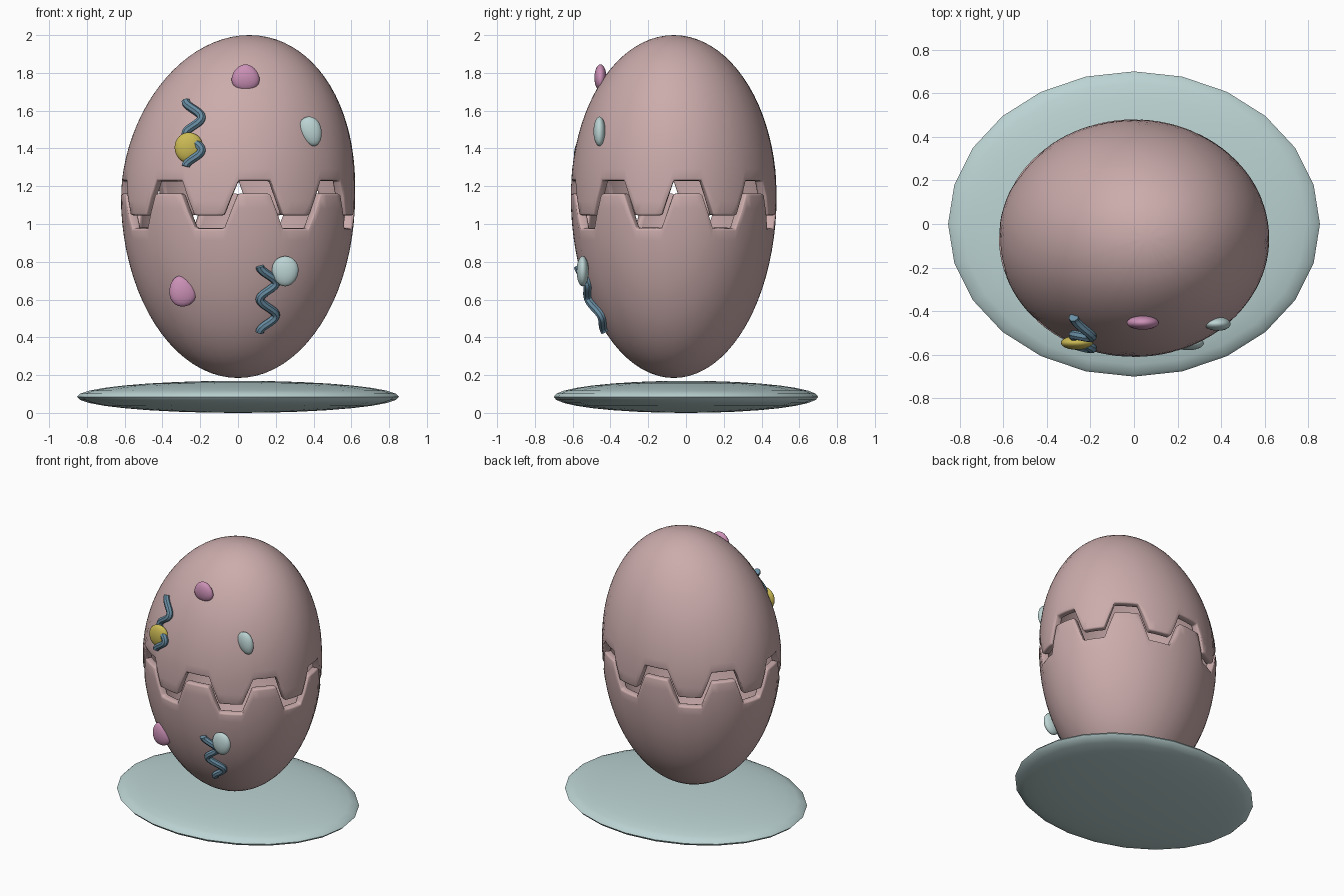
import bpy, bmesh, math
from mathutils import Vector

if "Cube" in bpy.data.objects:
    bpy.data.objects.remove(bpy.data.objects["Cube"])

CY, ZM, RX, RY = -0.065, 1.15, 0.62, 0.545   # egg centre, widest height, radii
TOP, BOTTOM = 2.0, 0.185


def material(name, rgb):
    m = bpy.data.materials.new(name)
    m.diffuse_color = (*rgb, 1)
    m.use_nodes = True
    m.node_tree.nodes["Principled BSDF"].inputs["Base Color"].default_value = m.diffuse_color
    return m


SHELL = material("dusty_rose", (0.60, 0.41, 0.41))
TEAL = material("pale_teal", (0.50, 0.65, 0.65))
PINK = material("candy_pink", (0.60, 0.28, 0.47))
YELLOW = material("mustard", (0.60, 0.49, 0.09))
BLUE = material("slate_blue", (0.14, 0.27, 0.37))


def finish(ob, mat, angle=40):
    ob.data.materials.append(mat)
    bpy.ops.object.select_all(action='DESELECT')
    ob.select_set(True)
    bpy.context.view_layer.objects.active = ob
    bpy.ops.object.shade_smooth_by_angle(angle=math.radians(angle))
    return ob


def new_object(name, bm):
    me = bpy.data.meshes.new(name)
    bm.to_mesh(me)
    bm.free()
    ob = bpy.data.objects.new(name, me)
    bpy.context.collection.objects.link(ob)
    return ob


def lean(z):
    """Sideways drift of the egg towards its tip."""
    return 0.06 * max(0, (z - ZM) / (TOP - ZM)) ** 1.3


def egg_point(phi, z):
    h = TOP - ZM if z > ZM else ZM - BOTTOM
    s = math.sqrt(max(0, 1 - ((z - ZM) / h) ** 2))
    return Vector((lean(z) + RX * s * math.sin(phi), CY - RY * s * math.cos(phi), z))


def front_y(x, z):
    """Depth of the egg's front surface."""
    h = TOP - ZM if z > ZM else ZM - BOTTOM
    s2 = 1 - ((z - ZM) / h) ** 2 - ((x - lean(z)) / RX) ** 2
    return CY - RY * math.sqrt(max(0, s2))


# Cracked edge: angle within one tooth (degrees) and height blend
TOOTH = [(0, 1), (4, 1), (8, 1), (12, 1), (16, 1), (19.5, .5),
         (23, 0), (26.7, 0), (30.5, 0), (34.2, 0), (38, 0), (41.5, .5)]


def shell_half(name, low, high, pole):
    bm = bmesh.new()
    rows, cols = 20, []
    tip = bm.verts.new((lean(pole), CY, pole))
    for k in range(8):
        for deg, up in TOOTH:
            phi = math.radians(45 * k + deg)
            edge = low + (high - low) * up
            col = []
            for r in range(rows):
                # heights eased so that rings crowd towards the tip
                t = math.sin(math.pi / 2 * r / rows)
                col.append(bm.verts.new(egg_point(phi, edge + (pole - edge) * t)))
            cols.append(col)
    n = len(cols)
    for i in range(n):
        a, b = cols[i], cols[(i + 1) % n]
        for r in range(rows - 1):
            bm.faces.new((a[r], b[r], b[r + 1], a[r + 1]))
        bm.faces.new((a[-1], b[-1], tip))
    if pole < low:
        bmesh.ops.reverse_faces(bm, faces=bm.faces[:])
    ob = new_object(name, bm)
    finish(ob, SHELL)
    thick = ob.modifiers.new("thickness", 'SOLIDIFY')
    thick.thickness, thick.offset = 0.05, -1
    soft = ob.modifiers.new("soft_rim", 'BEVEL')
    soft.width, soft.segments = 0.01, 2
    soft.limit_method, soft.angle_limit = 'ANGLE', math.radians(50)
    return ob


shell_half("upper_shell", 1.045, 1.23, TOP)
shell_half("lower_shell", 0.975, 1.16, BOTTOM)

# Shallow oval plate under the egg
bm = bmesh.new()
bmesh.ops.create_uvsphere(bm, u_segments=24, v_segments=16, radius=1)
for v in bm.verts:
    v.co = Vector((v.co.x * 0.853, v.co.y * 0.70, 0.085 + v.co.z * 0.085))
finish(new_object("plate", bm), TEAL, 60)


def spot(name, mat, loc, rx, rz, taper, tilt):
    """Flattened egg-shaped spot; positive taper widens the top."""
    bm = bmesh.new()
    bmesh.ops.create_uvsphere(bm, u_segments=24, v_segments=16, radius=1)
    for v in bm.verts:
        x, y, z = v.co
        v.co = Vector((x * rx * (1 + taper * z), y * 0.032, z * rz))
    ob = new_object(name, bm)
    ob.location = loc
    ob.rotation_euler.y = math.radians(tilt)
    finish(ob, mat, 60)


spot("upper_pink_spot", PINK, (0.04, -0.453, 1.775), 0.073, 0.07, -0.15, 0)
spot("upper_teal_spot", TEAL, (0.385, -0.458, 1.49), 0.058, 0.08, 0.15, -20)
spot("yellow_spot", YELLOW, (-0.262, -0.545, 1.405), 0.074, 0.08, 0.05, 15)
spot("lower_pink_spot", PINK, (-0.295, -0.465, 0.645), 0.07, 0.082, -0.15, -15)
spot("lower_teal_spot", TEAL, (0.25, -0.547, 0.75), 0.07, 0.08, 0.08, 0)


def squiggle(name, xc, z_top, z_end):
    """Wavy tube that follows the shell's front."""
    cu = bpy.data.curves.new(name, 'CURVE')
    cu.dimensions = '3D'
    cu.bevel_depth, cu.bevel_resolution, cu.use_fill_caps = 0.023, 2, True
    sp = cu.splines.new('POLY')
    n = 40
    sp.points.add(n)
    for i, p in enumerate(sp.points):
        t = i / n
        x = xc - 0.042 * math.cos(4 * math.pi * t)
        z = z_top + (z_end - z_top) * t
        p.co = (x, front_y(x, z) - 0.014, z, 1)
    ob = bpy.data.objects.new(name, cu)
    bpy.context.collection.objects.link(ob)
    bpy.ops.object.select_all(action='DESELECT')
    ob.select_set(True)
    bpy.context.view_layer.objects.active = ob
    bpy.ops.object.convert(target='MESH')
    finish(bpy.context.object, BLUE)


squiggle("upper_squiggle", -0.235, 1.65, 1.305)
squiggle("lower_squiggle", 0.158, 0.775, 0.43)
